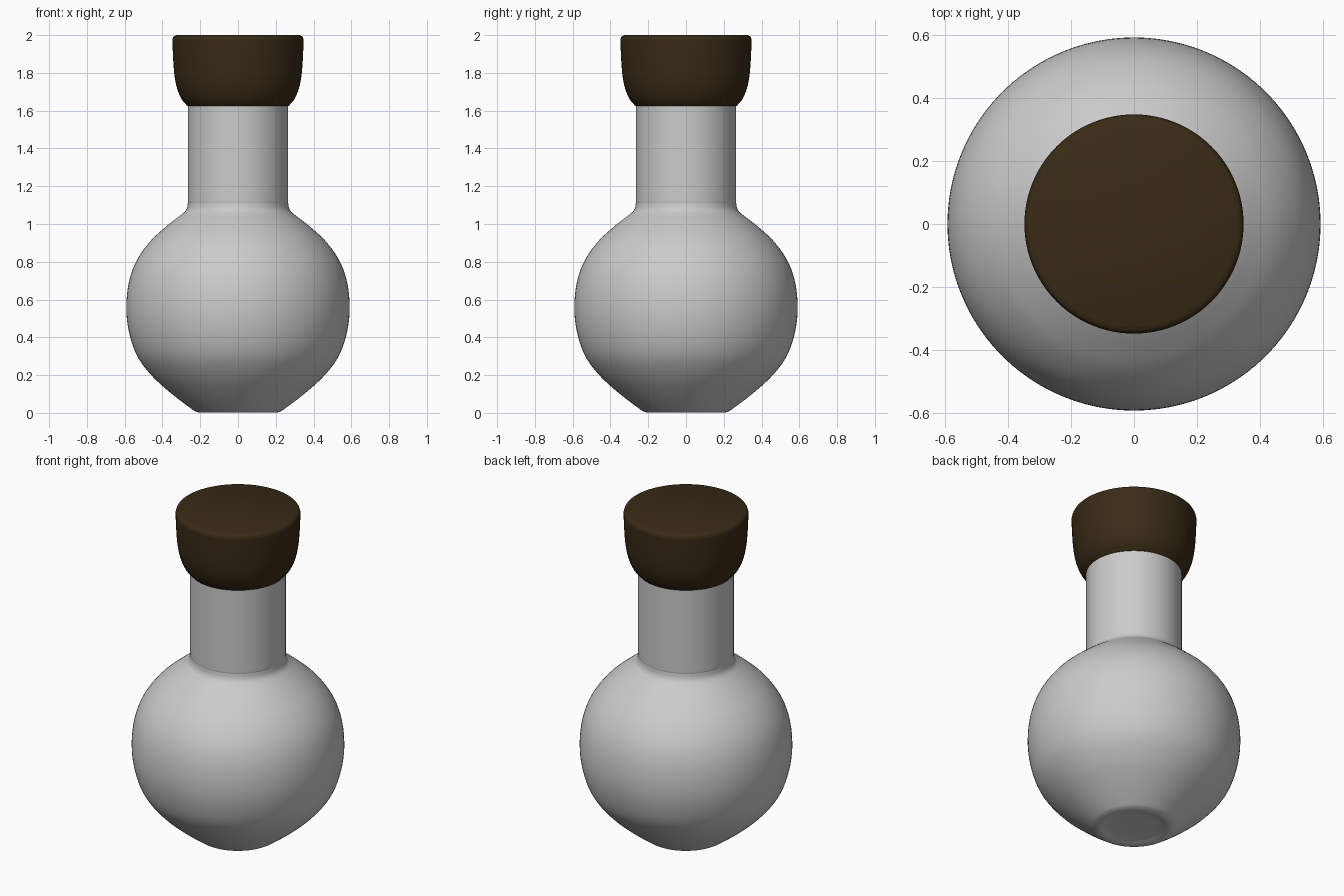
import bpy, bmesh, math
from mathutils import Vector

if "Cube" in bpy.data.objects:
    bpy.data.objects.remove(bpy.data.objects["Cube"])

SEGMENTS = 96


def smooth_profile(points, steps=5):
    """Catmull-Rom curve through (radius, z) points."""
    p = [Vector(q) for q in points]
    p = [p[0]] + p + [p[-1]]
    out = []
    for i in range(1, len(p) - 2):
        a, b, c, d = p[i - 1:i + 3]
        for s in range(steps):
            t = s / steps
            out.append(0.5 * (2 * b + (c - a) * t + (2 * a - 5 * b + 4 * c - d) * t ** 2
                              + (3 * b - a - 3 * c + d) * t ** 3))
    return out + [p[-1]]


def lathe(name, profile):
    """Revolve a (radius, z) profile about z and cap both ends."""
    bm = bmesh.new()
    rings = []
    for r, z in profile:
        rings.append([bm.verts.new((r * math.cos(2 * math.pi * k / SEGMENTS),
                                    r * math.sin(2 * math.pi * k / SEGMENTS), z))
                      for k in range(SEGMENTS)])
    for lo, hi in zip(rings, rings[1:]):
        for k in range(SEGMENTS):
            n = (k + 1) % SEGMENTS
            bm.faces.new((lo[k], lo[n], hi[n], hi[k]))
    bm.faces.new(rings[0][::-1])
    bm.faces.new(rings[-1])
    mesh = bpy.data.meshes.new(name)
    bm.to_mesh(mesh)
    bm.free()
    obj = bpy.data.objects.new(name, mesh)
    bpy.context.collection.objects.link(obj)
    bpy.ops.object.select_all(action='DESELECT')
    obj.select_set(True)
    bpy.context.view_layer.objects.active = obj
    bpy.ops.object.shade_smooth_by_angle(angle=math.radians(40))
    return obj


# Round flask body with shallow dished base and straight neck
base = [(0.02, 0.012), (0.14, 0.010), (0.19, 0.001), (0.22, 0.006), (0.25, 0.024)]
bulb = [(0.35, 0.10), (0.45, 0.19), (0.53, 0.294), (0.573, 0.41), (0.591, 0.54),
        (0.58, 0.68), (0.54, 0.80), (0.465, 0.908), (0.37, 0.995), (0.295, 1.053)]
neck = [(0.273, 1.078), (0.266, 1.11), (0.266, 1.16), (0.266, 1.63)]
lathe("flask_body", smooth_profile(base + bulb + neck))

# Cork stopper
cork = lathe("cork_stopper", [(0.262, 1.625), (0.268, 1.625)] + smooth_profile(
    [(0.270, 1.627), (0.298, 1.66), (0.320, 1.71), (0.334, 1.77), (0.342, 1.85),
     (0.347, 1.96), (0.346, 1.98), (0.340, 1.993), (0.326, 2.0)]))
mat = bpy.data.materials.new("dark_cork")
mat.diffuse_color = (0.04, 0.024, 0.008, 1)
mat.use_nodes = True
mat.node_tree.nodes["Principled BSDF"].inputs["Base Color"].default_value = mat.diffuse_color
cork.data.materials.append(mat)
